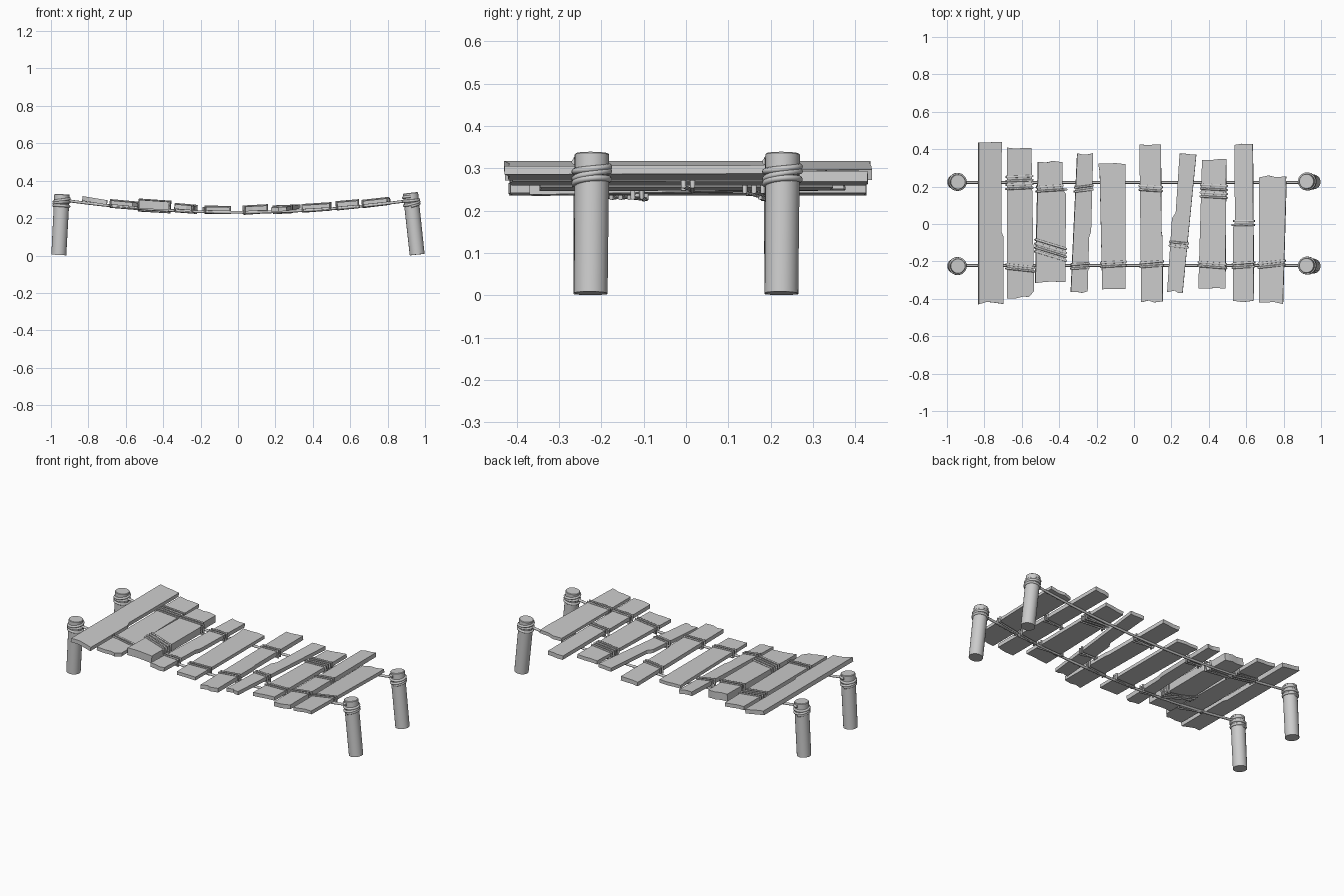
import bpy, bmesh, math, random
from mathutils import Vector, Matrix, Euler

random.seed(4)
cube = bpy.data.objects.get("Cube")
if cube:
    bpy.data.objects.remove(cube, do_unlink=True)

# One plain weathered grey for everything
grey = bpy.data.materials.new("weathered grey")
grey.use_nodes = True
COLOUR = (0.6, 0.6, 0.6, 1)
grey.diffuse_color = COLOUR
grey.node_tree.nodes["Principled BSDF"].inputs["Base Color"].default_value = COLOUR

ROPE_Y = 0.222


def sag(x):
    """Height of the hanging rope centre line."""
    return 0.231 + 0.075 * x * x


def slope(x):
    return math.atan(0.15 * x)


def finish(obj, angle=40):
    obj.data.materials.append(grey)
    bpy.ops.object.select_all(action='DESELECT')
    obj.select_set(True)
    bpy.context.view_layer.objects.active = obj
    if obj.type == 'CURVE':
        bpy.ops.object.convert(target='MESH')
    bpy.ops.object.shade_smooth_by_angle(angle=math.radians(angle))


def tube(name, points, radius, matrix=Matrix()):
    """Round cord following a list of points."""
    curve = bpy.data.curves.new(name, 'CURVE')
    curve.dimensions = '3D'
    curve.bevel_depth = radius
    curve.bevel_resolution = 2
    curve.use_fill_caps = True
    spline = curve.splines.new('POLY')
    spline.points.add(len(points) - 1)
    for p, co in zip(spline.points, points):
        p.co = (*(matrix @ Vector(co)), 1)
    obj = bpy.data.objects.new(name, curve)
    bpy.context.collection.objects.link(obj)
    finish(obj, 50)


def mesh_object(name, bm, matrix):
    bmesh.ops.recalc_face_normals(bm, faces=bm.faces)
    mesh = bpy.data.meshes.new(name)
    bm.to_mesh(mesh)
    bm.free()
    obj = bpy.data.objects.new(name, mesh)
    obj.matrix_world = matrix
    bpy.context.collection.objects.link(obj)
    finish(obj, 25)


def post(name, foot, head):
    """Leaning post with cord coiled round its head."""
    foot, head = Vector(foot), Vector(head)
    axis = head - foot
    length = axis.length
    frame = Matrix.Translation(foot) @ axis.to_track_quat('Z', 'Y').to_matrix().to_4x4()
    bm = bmesh.new()
    bmesh.ops.create_cone(bm, cap_ends=True, segments=20, radius1=0.04, radius2=0.041,
                          depth=length, matrix=Matrix.Translation((0, 0, length / 2)))
    rim = [e for e in bm.edges if all(v.co.z > length - 0.001 for v in e.verts)]
    bmesh.ops.bevel(bm, geom=rim, offset=0.003, segments=1, affect='EDGES')
    mesh_object(name, bm, frame)
    turns, steps = 3, 20
    coil = []
    for i in range(turns * steps + 1):
        a = 2 * math.pi * i / steps
        z = length - 0.073 + 0.05 * i / (turns * steps) + 0.006 * math.sin(a * 0.8)
        coil.append((0.041 * math.cos(a), 0.041 * math.sin(a), z))
    tube(name + "_coil", coil, 0.0075, frame)


def plank(name, back, front, step=None, wraps=(), thick=0.025, roll=0, pitch=0, lift=0):
    """back and front are (left x, right x, y); step is (side, y, amount) for a
    split edge; wraps are (y, turns, slant) for the cord lashings."""
    cx = (back[0] + back[1] + front[0] + front[1]) / 4

    def edge(side, y):
        t = (y - front[2]) / (back[2] - front[2])
        x = front[side] + (back[side] - front[side]) * t - cx
        if step and side == step[0] and y < step[1]:
            x += step[2]
        return x

    def long_edge(side):
        ys = [front[2] + 0.012 * random.random(), back[2] - 0.012 * random.random()]
        if step and step[0] == side:
            ys[1:1] = [step[1] - 0.02, step[1] + 0.01]
        return [(edge(side, y), y) for y in ys]

    def broken_end(end, inward):
        """Two uneven points across a sawn or snapped end."""
        w = end[1] - end[0]
        return [(end[0] - cx + w * f, end[2] + inward * 0.014 * random.random())
                for f in (0.35, 0.62)]

    outline = (long_edge(1) + broken_end(back, -1)[::-1]
               + long_edge(0)[::-1] + broken_end(front, 1))
    bm = bmesh.new()
    face = bm.faces.new([bm.verts.new((x, y, 0)) for x, y in outline])
    top = bmesh.ops.extrude_face_region(bm, geom=[face])
    for v in top["geom"]:
        if isinstance(v, bmesh.types.BMVert):
            v.co.z += thick
    frame = (Matrix.Translation((cx, 0, sag(cx) + 0.007 + lift))
             @ Euler((pitch, roll - slope(cx), 0)).to_matrix().to_4x4())
    mesh_object(name, bm, frame)

    # Cord lashings spiral round the plank and the rope under it
    for n, (y0, turns, slant) in enumerate(wraps):
        low, high = -0.012, thick + 0.003
        path = []
        for k in range(turns):
            y = y0 + (k - (turns - 1) / 2) * 0.021
            xl, xr = edge(0, y) - 0.003, edge(1, y) + 0.003
            path += [(xl, y - slant, low), (xl, y - slant, high),
                     (xr, y + slant, high), (xr, y + slant, low)]
        path.append((path[0][0], path[-1][1] - slant, low))
        tube(f"{name}_lashing_{n + 1}", path, 0.006, frame)


# Corner posts
for label, s in (("back", 1), ("front", -1)):
    y = s * 0.225
    post(f"right_{label}_post", (-0.958, y, 0.003), (-0.941, y, 0.328))
    post(f"left_{label}_post", (0.958, y, 0.005), (0.922, y + 0.003, 0.335))

    # Main hanging rope
    line = [(-0.91 + 1.82 * i / 24, s * ROPE_Y) for i in range(25)]
    tube(f"{label}_rope", [(x, ry, sag(x)) for x, ry in line], 0.0075)

# Deck planks, from the right end to the left end
plank("plank_1", (-0.835, -0.71, 0.44), (-0.835, -0.715, -0.43), (1, -0.05, 0.013),
      roll=0.05)
plank("plank_2", (-0.68, -0.55, 0.41), (-0.68, -0.535, -0.40), (1, -0.37, -0.03),
      wraps=[(0.222, 4, 0.003), (-0.235, 2, -0.008)], thick=0.022)
plank("plank_3", (-0.515, -0.385, 0.34), (-0.53, -0.39, -0.32), (1, 0.18, 0.02),
      wraps=[(0.19, 2, 0.005), (-0.14, 4, -0.025)], thick=0.045, lift=-0.006)
plank("plank_4", (-0.305, -0.22, 0.38), (-0.34, -0.24, -0.37), (1, -0.05, -0.01),
      wraps=[(0.19, 2, 0.006), (-0.225, 2, 0.003)], roll=0.05)
plank("plank_5", (-0.19, -0.045, 0.33), (-0.175, -0.045, -0.36), (0, 0.3, 0.005),
      wraps=[(-0.215, 2, 0.004)], thick=0.02)
plank("plank_6", (0.03, 0.145, 0.43), (0.04, 0.15, -0.42), (1, -0.05, 0.005),
      wraps=[(0.19, 2, -0.004), (-0.215, 2, 0.005)], roll=-0.04)
plank("plank_7", (0.245, 0.335, 0.38), (0.195, 0.26, -0.37), (0, 0.05, -0.018),
      wraps=[(-0.11, 2, -0.005)], pitch=0.015, thick=0.022)
plank("plank_8", (0.365, 0.495, 0.35), (0.345, 0.49, -0.35),
      wraps=[(0.175, 4, -0.004), (-0.22, 2, -0.006)], thick=0.022)
plank("plank_9", (0.54, 0.637, 0.43), (0.542, 0.643, -0.42), (0, 0.0, -0.01),
      wraps=[(0.005, 2, 0), (-0.22, 2, 0.004)])
plank("plank_10", (0.67, 0.815, 0.26), (0.67, 0.795, -0.43), (1, 0.22, 0.003),
      wraps=[(-0.215, 2, 0.008)], thick=0.02)
